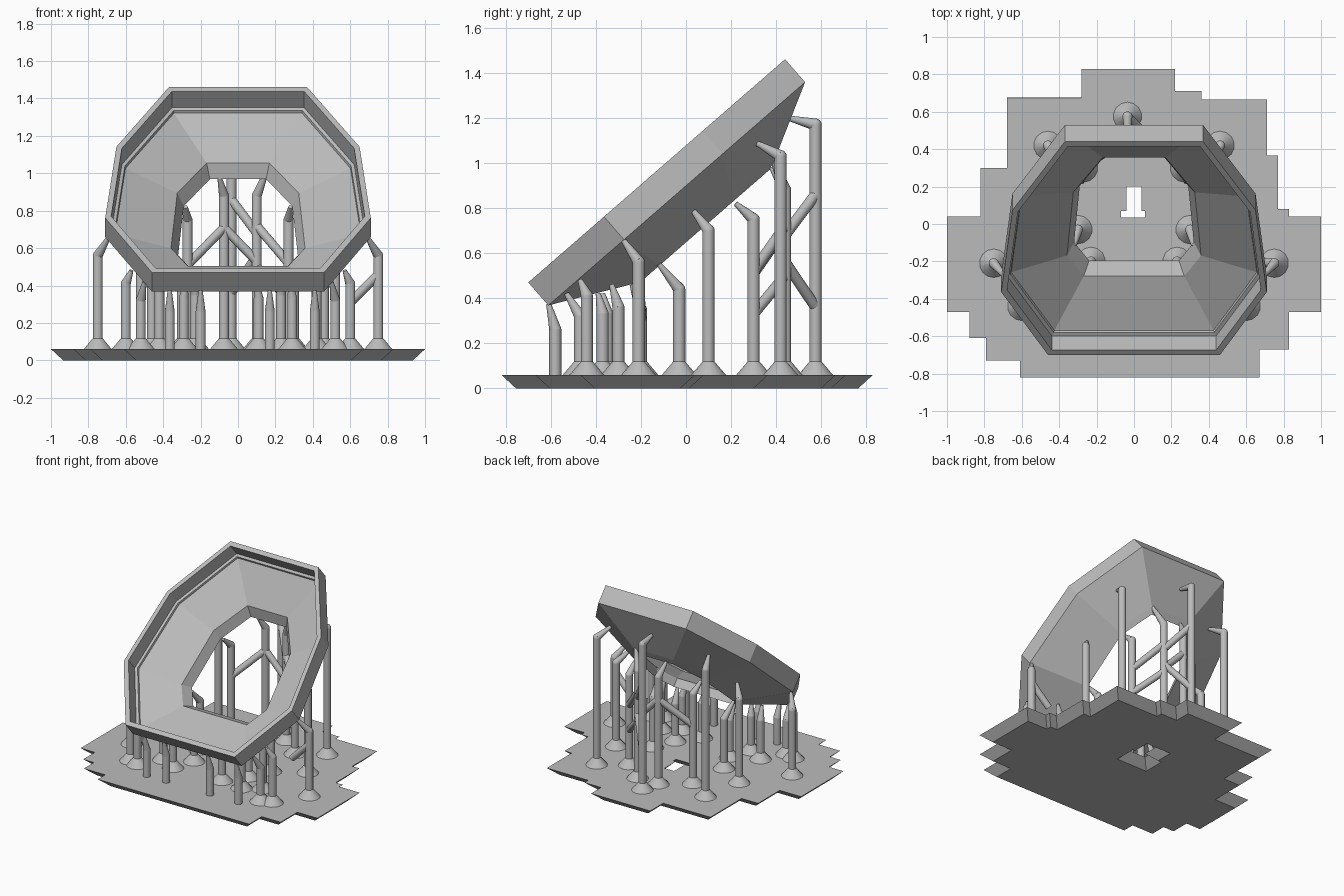
import bpy, bmesh
from math import sin, cos, radians
from mathutils import Vector

if "Cube" in bpy.data.objects:
    bpy.data.objects.remove(bpy.data.objects["Cube"])

grey = bpy.data.materials.new("plain_grey")
grey.use_nodes = True
grey.diffuse_color = (0.5, 0.5, 0.5, 1)
grey.node_tree.nodes["Principled BSDF"].inputs["Base Color"].default_value = (0.5, 0.5, 0.5, 1)


def finish(bm, name, smooth=False):
    bmesh.ops.recalc_face_normals(bm, faces=bm.faces)
    mesh = bpy.data.meshes.new(name)
    bm.to_mesh(mesh)
    bm.free()
    mesh.materials.append(grey)
    obj = bpy.data.objects.new(name, mesh)
    bpy.context.collection.objects.link(obj)
    if smooth:
        bpy.ops.object.select_all(action='DESELECT')
        obj.select_set(True)
        bpy.context.view_layer.objects.active = obj
        bpy.ops.object.shade_smooth_by_angle(angle=radians(35))
    return obj


# Tilted frame: octagonal rim, recessed ledge and funnel around an opening
TILT = radians(41)
CENTRE = Vector((0, -0.13, 0.965))
UP = Vector((0, cos(TILT), sin(TILT)))
NORMAL = Vector((0, -sin(TILT), cos(TILT)))


def octagon(half):
    return half + [(-x, v) for x, v in reversed(half)]


rim = octagon([(0.37, 0.755), (0.65, 0.27), (0.71, -0.31), (0.46, -0.755)])
opening = octagon([(0.15, 0.38), (0.29, 0.16), (0.32, -0.24), (0.24, -0.37)])

# Each ring: outline, scale, depth below the rim's face
rings = [(rim, 1, 0), (rim, 1, 0.135), (opening, 1.13, 0.305),
         (opening, 1, 0.325), (opening, 1.12, 0.25), (rim, 0.925, 0.135),
         (rim, 0.93, 0.12), (rim, 0.955, 0.115), (rim, 0.955, 0)]
bm = bmesh.new()
loops = []
for outline, s, depth in rings:
    loops.append([bm.verts.new(CENTRE + Vector((x * s, 0, 0)) + UP * v * s - NORMAL * depth)
                  for x, v in outline])
for i, a in enumerate(loops):
    b = loops[(i + 1) % len(loops)]
    for j in range(8):
        k = (j + 1) % 8
        bm.faces.new((a[j], a[k], b[k], b[j]))
finish(bm, "funnel_frame")

# Stepped raft with undercut edges and a keyhole gap
RAFT_TOP = 0.06
raft_outline = [(-.28, .83), (.22, .83), (.22, .71), (.36, .71), (.36, .665),
                (.71, .665), (.71, .365), (.77, .365), (.77, .08), (.83, .08),
                (.83, .04), (1, .04), (1, -.47), (.83, -.47), (.83, -.67),
                (.67, -.67), (.67, -.82), (-.61, -.82), (-.61, -.73), (-.79, -.73),
                (-.79, -.61), (-.88, -.61), (-.88, -.47), (-1, -.47), (-1, .04),
                (-.82, .04), (-.82, .3), (-.68, .3), (-.68, .675), (-.28, .675)]
gap_outline = [(-.07, .035), (.06, .035), (.06, .07), (.04, .07),
               (.04, .2), (-.04, .2), (-.04, .07), (-.07, .07)]


def inset(points, amount):
    """Shift every edge to the right of its direction of travel."""
    result = []
    n = len(points)
    for i in range(n):
        before, p, after = (Vector(points[(i + k) % n]) for k in (-1, 0, 1))
        a, b = (p - before).normalized(), (after - p).normalized()
        result.append(p + Vector((a.y + b.y, -a.x - b.x)) * amount)
    return result


bm = bmesh.new()
top_edges, bottom_edges = [], []
for outline in (raft_outline, gap_outline):
    top = [bm.verts.new((x, y, RAFT_TOP)) for x, y in outline]
    bottom = [bm.verts.new((p.x, p.y, 0)) for p in inset(outline, 0.065)]
    for i in range(len(top)):
        j = (i + 1) % len(top)
        bm.faces.new((top[i], top[j], bottom[j], bottom[i]))
        top_edges.append(bm.edges.get((top[i], top[j])))
        bottom_edges.append(bm.edges.get((bottom[i], bottom[j])))
for edges in (top_edges, bottom_edges):
    bmesh.ops.triangle_fill(bm, edges=edges, use_beauty=True)
finish(bm, "raft")

# Support columns: foot cone, shaft, rounded joint and tapered tip
RADIUS = 0.027


def rod(bm, start, end, r1, r2):
    start, end = Vector(start), Vector(end)
    made = bmesh.ops.create_cone(bm, cap_ends=True, segments=14, radius1=r1,
                                 radius2=r2, depth=(end - start).length)
    turn = (end - start).to_track_quat('Z', 'Y').to_matrix().to_4x4()
    turn.translation = (start + end) / 2
    bmesh.ops.transform(bm, matrix=turn, verts=made["verts"])


def support(name, column, tip, foot=True):
    bm = bmesh.new()
    x, y, z = column
    if foot:
        rod(bm, (x, y, RAFT_TOP - 0.01), (x, y, 0.118), 0.085, RADIUS)
    rod(bm, (x, y, RAFT_TOP - 0.01), column, RADIUS, RADIUS)
    ball = bmesh.ops.create_uvsphere(bm, u_segments=14, v_segments=8, radius=RADIUS)
    bmesh.ops.translate(bm, verts=ball["verts"], vec=column)
    rod(bm, column, tip, RADIUS, 0.011)
    finish(bm, name, smooth=True)


# Mirrored pairs
pairs = {
    "upper_side": ((.46, .42, 1.03), (.41, .31, 1.09)),
    "outer_side": ((.75, -.21, .56), (.69, -.28, .66)),
    "middle_side": ((.52, .1, .7), (.45, .03, .79)),
    "opening_upper": ((.27, .3, .75), (.28, .22, .82)),
    "opening_lower": ((.3, -.03, .44), (.32, -.12, .55)),
    "opening_front": ((.23, -.2, .35), (.24, -.24, .46)),
    "lower_corner": ((.6, -.44, .41), (.57, -.47, .48)),
    "front_corner": ((.52, -.47, .32), (.5, -.53, .42)),
    "inner_front": ((.29, -.37, .33), (.28, -.39, .42)),
    "middle_front": ((.42, -.3, .36), (.41, -.33, .46)),
}
for name, (column, tip) in pairs.items():
    for label, s in (("left", 1), ("right", -1)):
        support(f"{name}_support_{label}", (column[0] * s, *column[1:]),
                (tip[0] * s, *tip[1:]))

# Single supports behind the funnel and under its front
support("rear_support", (-.035, .575, 1.17), (-.035, .45, 1.2))
support("opening_support_right", (-.075, .44, .88), (-.1, .38, .98))
support("opening_support_left", (.1, .44, .88), (.16, .38, 1.03))
support("inner_front_support", (.11, -.35, .33), (.1, -.37, .42))

# Front row stands straight on the raft
for i, x in enumerate((-.365, -.2, .17, .41)):
    support(f"front_row_support_{i + 1}", (x, -.58, .26), (x, -.61, .375), foot=False)

# Diagonal braces between columns
braces = [
    ((-.035, .575, .86), (.1, .44, .68)),
    ((-.075, .44, .71), (-.27, .3, .51)),
    ((-.075, .44, .71), (.1, .44, .53)),
    ((.1, .44, .56), (-.035, .575, .36)),
    ((.1, .44, .5), (.27, .3, .33)),
    ((.27, .3, .52), (.1, .44, .72)),
    ((.75, -.21, .46), (.6, -.2, .31)),
]
for i, (start, end) in enumerate(braces):
    bm = bmesh.new()
    rod(bm, start, end, RADIUS * 0.9, RADIUS * 0.9)
    finish(bm, f"brace_{i + 1}", smooth=True)
